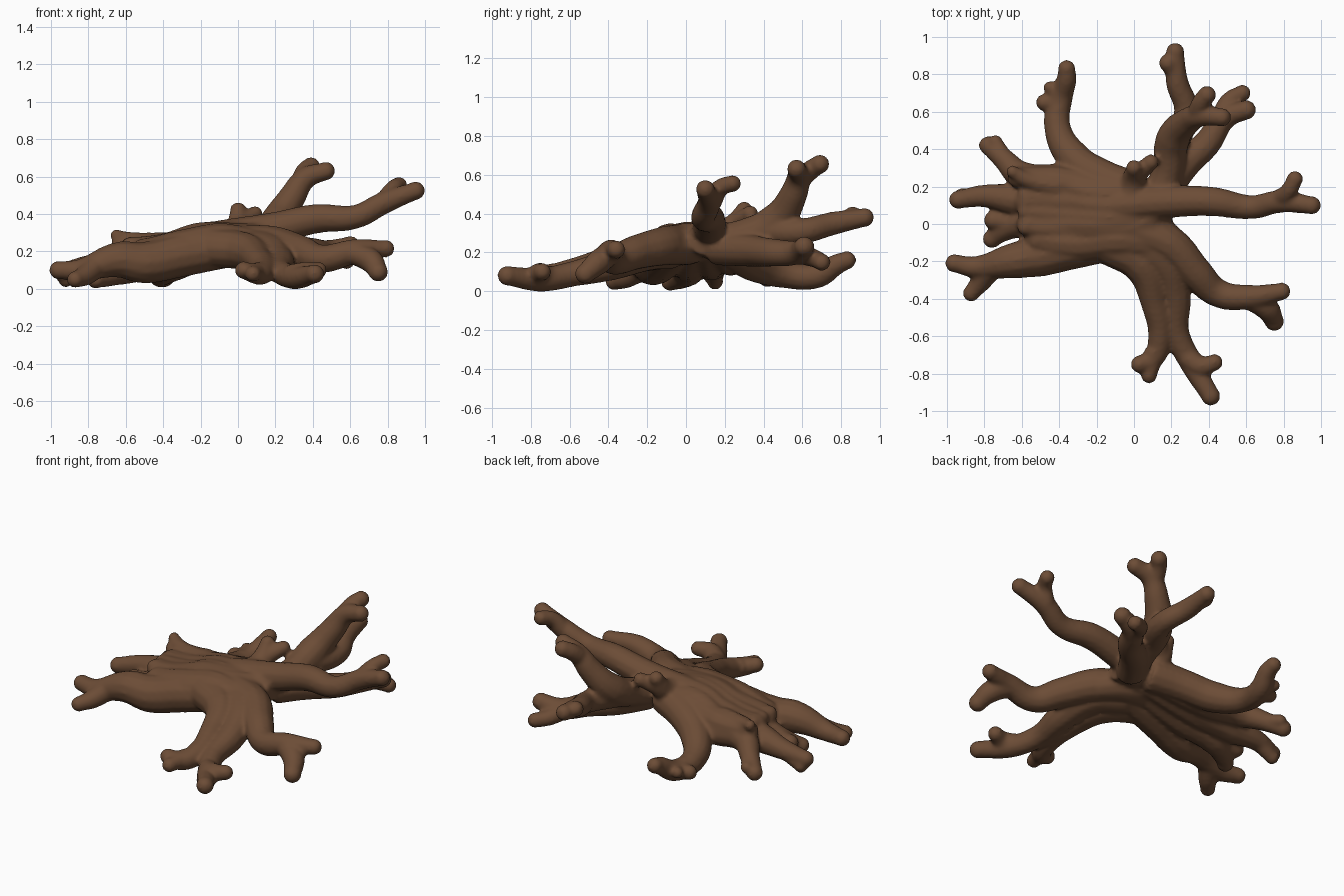
import bpy, bmesh
from mathutils import Vector

bark = bpy.data.materials.new("dark brown bark")
bark.diffuse_color = (0.15, 0.073, 0.037, 1)

curve = bpy.data.curves.new("root_paths", 'CURVE')
curve.dimensions = '3D'
curve.bevel_depth = 1.0
curve.bevel_resolution = 4
curve.resolution_u = 6
curve.use_fill_caps = True
tips = []


def limb(*pts):
    """Tapered tube through (x, y, z, radius) points, rounded at its far end."""
    s = curve.splines.new('BEZIER')
    s.bezier_points.add(len(pts) - 1)
    for bp, (x, y, z, r) in zip(s.bezier_points, pts):
        bp.co = (x, y, z)
        bp.radius = r * 1.02 + .005
        bp.handle_left_type = bp.handle_right_type = 'AUTO'
    tips.append(pts[-1])


# flattened trunk: parallel strands, with narrower ones filling the grooves
limb((.2, .12, .28, .09), (-.1, .16, .25, .09), (-.4, .22, .21, .085), (-.62, .25, .23, .05))
limb((.2, .1, .27, .08), (-.15, .08, .245, .105), (-.4, .12, .2, .09), (-.57, .12, .21, .06))
limb((.2, -.1, .22, .08), (.05, .0, .24, .1), (-.2, .0, .24, .11), (-.4, .0, .2, .09), (-.56, .0, .21, .06))
limb((.08, -.1, .23, .09), (-.1, -.08, .24, .105), (-.3, -.1, .21, .1), (-.5, -.08, .18, .08))
for y, z in ((-.02, .285), (.04, .29), (.1, .29), (.16, .28)):
    limb((.15, .08 + y * .2, .29, .055), (-.02, y, z, .06), (-.2, y, z, .06),
         (-.37, y * 1.3, .24, .055), (-.58, y * 1.4 + .01, .232, .037))
limb((-.4, .2, .235, .06), (-.58, .24, .26, .04), (-.65, .28, .285, .027))
# right branch, rising, forked
limb((-.1, .1, .27, .09), (.2, .12, .325, .08), (.42, .12, .375, .073), (.63, .09, .385, .058),
     (.78, .12, .46, .055), (.95, .1, .525, .042))
limb((.78, .13, .46, .05), (.83, .18, .535, .04), (.86, .24, .555, .037))
# back right cluster: high fork, back branch, low branch
limb((.12, .1, .25, .09), (.18, .28, .28, .08), (.21, .46, .36, .085), (.29, .55, .49, .067),
     (.36, .58, .59, .054), (.47, .57, .63, .042))
limb((.33, .56, .55, .05), (.36, .65, .63, .045), (.39, .69, .655, .042))
limb((.2, .4, .31, .075), (.28, .6, .31, .06), (.23, .76, .35, .055), (.22, .92, .38, .042))
limb((.23, .8, .355, .045), (.18, .86, .39, .04))
limb((.15, .15, .22, .08), (.27, .32, .21, .078), (.39, .43, .2, .068), (.49, .57, .2, .057), (.6, .61, .23, .045))
limb((.46, .56, .2, .05), (.51, .66, .17, .042), (.58, .7, .15, .038))
# back left branch, arching down
limb((.02, .17, .25, .1), (-.17, .25, .205, .09), (-.32, .35, .14, .085), (-.41, .52, .085, .065),
     (-.39, .68, .08, .058), (-.36, .78, .14, .048), (-.36, .83, .16, .04))
limb((-.4, .6, .09, .05), (-.43, .65, .08, .045), (-.48, .65, .08, .038))
limb((-.4, .66, .09, .04), (-.45, .73, .1, .028))
# small top knob
limb((-.01, .15, .28, .08), (0, .24, .33, .06), (0, .3, .42, .036))
limb((0, .25, .34, .05), (.09, .33, .4, .036))
# left roots
limb((0, .16, .24, .08), (-.35, .23, .17, .085), (-.6, .26, .17, .07), (-.7, .35, .12, .052), (-.78, .42, .07, .042))
limb((-.69, .34, .12, .045), (-.74, .44, .1, .03))
limb((0, .1, .24, .08), (-.35, .12, .17, .09), (-.63, .13, .14, .08), (-.8, .15, .12, .055), (-.94, .13, .09, .042))
limb((-.8, .15, .12, .045), (-.92, .15, .05, .035))
limb((0, .02, .24, .08), (-.35, .01, .16, .09), (-.6, .01, .11, .08), (-.7, -.03, .075, .06), (-.76, -.08, .05, .042))
limb((-.55, .0, .11, .06), (-.75, .02, .1, .045))
# front left root
limb((0, -.07, .23, .1), (-.3, -.12, .18, .11), (-.5, -.17, .14, .105), (-.64, -.195, .155, .09),
     (-.85, -.23, .1, .052), (-.96, -.21, .1, .042))
limb((-.76, -.23, .12, .06), (-.82, -.31, .07, .05), (-.87, -.37, .05, .038))
# front right root
limb((.0, -.03, .25, .09), (.19, -.11, .235, .095), (.33, -.26, .2, .083), (.45, -.37, .16, .07),
     (.62, -.39, .2, .06), (.79, -.36, .215, .04))
limb((.62, -.4, .19, .055), (.71, -.45, .15, .06), (.75, -.52, .09, .045))
# front long root
limb((.0, -.08, .22, .1), (.16, -.2, .2, .09), (.22, -.38, .14, .078), (.23, -.58, .09, .06),
     (.31, -.75, .06, .057), (.41, -.92, .08, .044))
limb((.28, -.71, .07, .055), (.36, -.76, .09, .05), (.43, -.74, .1, .038))
# front short root
limb((-.14, -.11, .22, .1), (.04, -.22, .2, .095), (.11, -.42, .15, .068), (.14, -.6, .1, .06),
     (.1, -.72, .08, .052), (.03, -.75, .1, .04))
limb((.11, -.68, .09, .05), (.08, -.81, .08, .036))

# turn paths into one mesh, rounding the tips
tmp = bpy.data.objects.new("root_paths", curve)
bpy.context.collection.objects.link(tmp)
dg = bpy.context.evaluated_depsgraph_get()
mesh = bpy.data.meshes.new_from_object(tmp.evaluated_get(dg))
bpy.data.objects.remove(tmp)
bm = bmesh.new()
bm.from_mesh(mesh)
bmesh.ops.remove_doubles(bm, verts=bm.verts, dist=1e-5)
for x, y, z, r in tips:
    ball = bmesh.ops.create_icosphere(bm, subdivisions=2, radius=r * 1.08 + .006)
    bmesh.ops.translate(bm, verts=ball["verts"], vec=Vector((x, y, z)))
bmesh.ops.recalc_face_normals(bm, faces=bm.faces)
bm.to_mesh(mesh)
bm.free()
mesh.materials.clear()
mesh.materials.append(bark)
root = bpy.data.objects.new("tree_root", mesh)
bpy.context.collection.objects.link(root)

# fuse the strands and soften the joints
m = root.modifiers.new("fuse", 'REMESH')
m.mode = 'VOXEL'
m.voxel_size = 0.012
m.use_smooth_shade = True
s = root.modifiers.new("soften", 'SMOOTH')
s.factor = 0.5
s.iterations = 6
